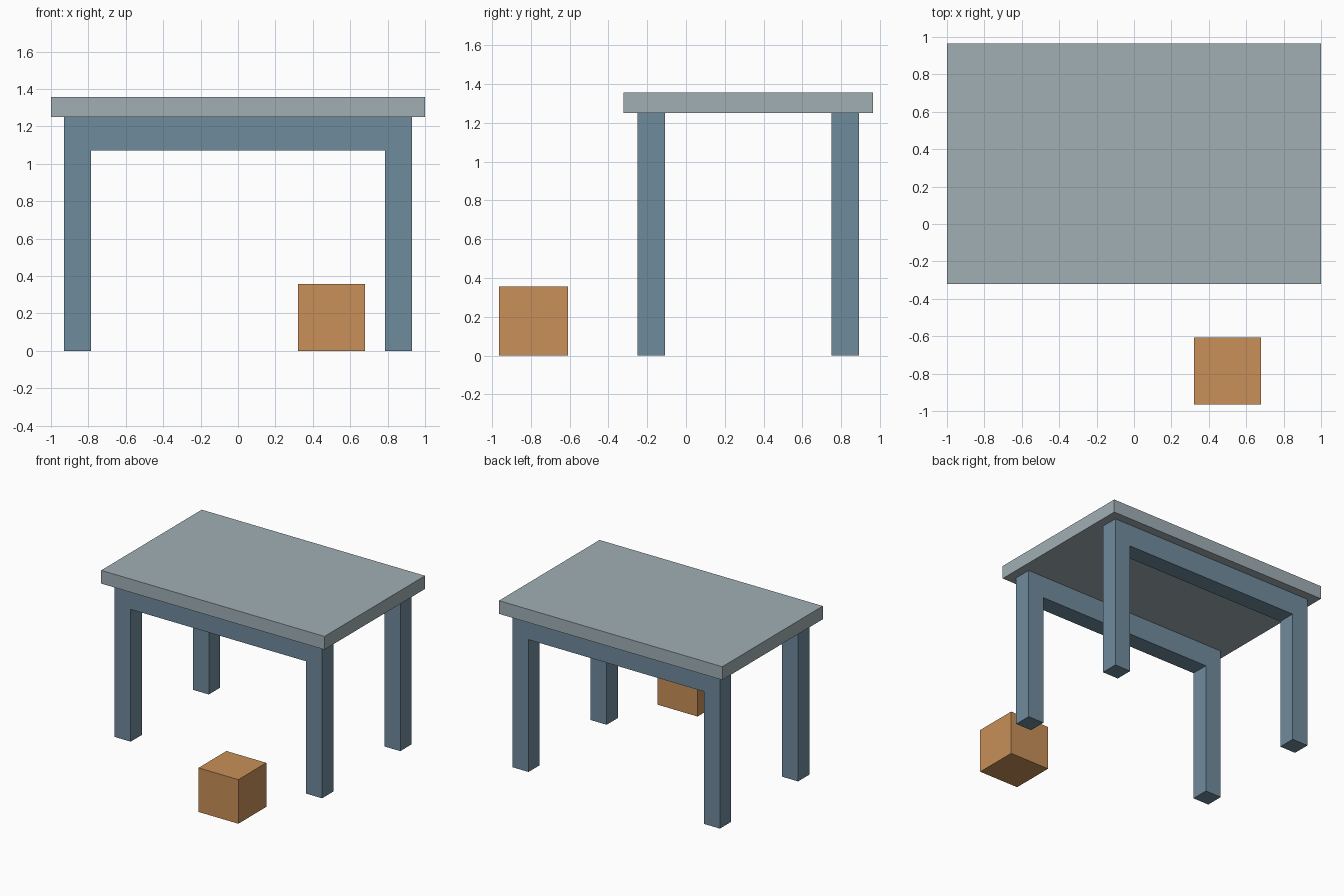
import bpy
import bmesh
from mathutils import Matrix, Vector

if "Cube" in bpy.data.objects:
    bpy.data.objects.remove(bpy.data.objects["Cube"], do_unlink=True)


def material(name, rgb):
    mat = bpy.data.materials.new(name)
    mat.use_nodes = True
    color = (*rgb, 1.0)
    mat.diffuse_color = color
    mat.node_tree.nodes["Principled BSDF"].inputs["Base Color"].default_value = color
    return mat


def finish(bm, name, mat):
    bmesh.ops.recalc_face_normals(bm, faces=bm.faces)
    mesh = bpy.data.meshes.new(name)
    bm.to_mesh(mesh)
    bm.free()
    mesh.materials.append(mat)
    obj = bpy.data.objects.new(name, mesh)
    bpy.context.collection.objects.link(obj)
    return obj


def box(name, center, size, mat):
    bm = bmesh.new()
    bmesh.ops.create_cube(bm, size=1, matrix=Matrix.Diagonal((*size, 1)))
    obj = finish(bm, name, mat)
    obj.location = center
    return obj


def leg_frame(name, y, mat):
    # Two legs and their rail as one extruded arch profile
    half = [(outer, 0), (outer, under_top), (inner, rail_bottom), (inner, 0)]
    right = [(-x, z) for x, z in half]
    profile = [right[0], right[1], half[1], half[0],
               half[3], half[2], right[2], right[3]]
    bm = bmesh.new()
    face = bm.faces.new([bm.verts.new((x, -leg / 2, z)) for x, z in profile])
    result = bmesh.ops.extrude_face_region(bm, geom=[face])
    moved = [v for v in result["geom"] if isinstance(v, bmesh.types.BMVert)]
    bmesh.ops.translate(bm, verts=moved, vec=Vector((0, leg, 0)))
    obj = finish(bm, name, mat)
    obj.location.y = y


grey = material("pale grey", (0.356, 0.429, 0.462))
blue = material("slate blue", (0.159, 0.258, 0.337))
orange = material("warm orange", (0.578, 0.279, 0.098))

# Main dimensions
leg = 0.143
outer = 0.929
inner = outer - leg
under_top = 1.25
rail_bottom = 1.071
top_thickness = 0.107
table_y = 0.321

# Tabletop
box("tabletop", (0, table_y, under_top + top_thickness / 2),
    (2, 1.286, top_thickness), grey)

# Front and back leg frames
for label, side in (("front", -1), ("back", 1)):
    leg_frame(label + "_leg_frame", table_y + side * 0.5, blue)

# Loose block in front of the table
block = 0.357
box("floor_block", (0.5, -0.786, block / 2), (block, block, block), orange)
